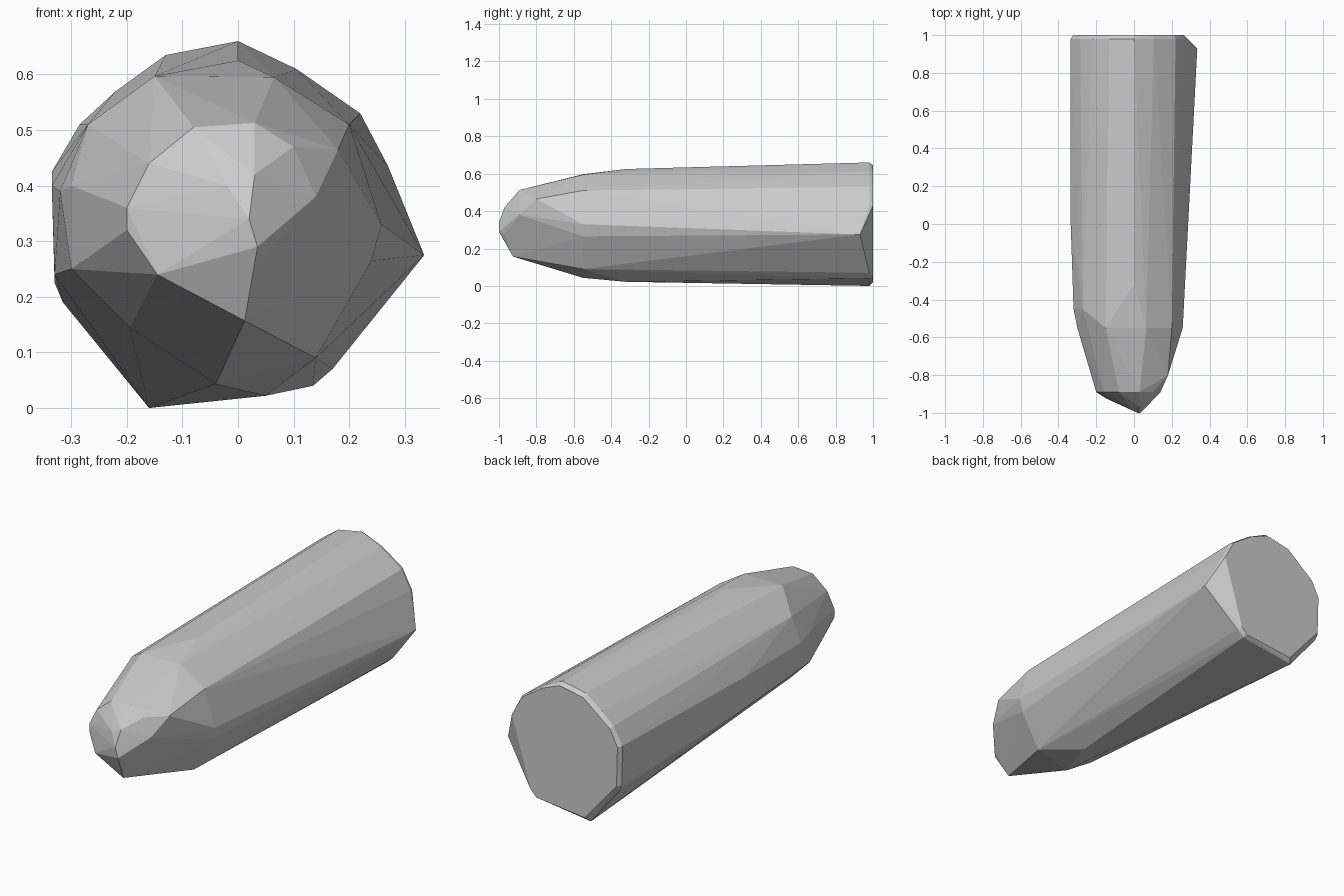
import bpy, bmesh

# Faceted bullet body: cross-sections (x, z) keyed by depth y, wrapped in a convex hull
sections = {
    # flat back cap
    1.00: [(-0.14, 0.02), (0.13, 0.05), (0.16, 0.08), (0.265, 0.43), (0.21, 0.53),
           (0.10, 0.605), (0.0, 0.645), (-0.13, 0.62), (-0.28, 0.50), (-0.32, 0.42),
           (-0.315, 0.225)],
    # chamfered rim of the cap
    0.98: [(-0.16, 0.0), (0.135, 0.04), (0.17, 0.07), (0.27, 0.435), (0.22, 0.53),
           (0.105, 0.61), (0.0, 0.66), (-0.13, 0.635), (-0.22, 0.57), (-0.285, 0.51),
           (-0.335, 0.425), (-0.33, 0.225), (-0.315, 0.19)],
    0.93: [(0.335, 0.275)],
    # start of the taper
    0.00: [(-0.335, 0.40), (-0.33, 0.24)],
    -0.32: [(0.0, 0.625), (0.05, 0.022)],
    -0.45: [(-0.32, 0.39), (-0.27, 0.51)],
    -0.55: [(-0.15, 0.597), (0.065, 0.595), (0.20, 0.51), (0.258, 0.33), (0.24, 0.265),
            (0.14, 0.09), (-0.04, 0.043), (-0.195, 0.145), (-0.30, 0.25), (-0.30, 0.40)],
    -0.80: [(0.18, 0.465)],
    # nose
    -0.89: [(0.03, 0.513), (-0.08, 0.505), (-0.16, 0.44), (-0.20, 0.36), (-0.20, 0.32),
            (0.10, 0.47), (0.14, 0.38)],
    -0.925: [(0.012, 0.157), (-0.145, 0.24), (-0.05, 0.205)],
    -0.97: [(0.05, 0.275), (-0.02, 0.40), (0.03, 0.42)],
    -1.00: [(0.02, 0.34), (0.035, 0.29)],
}

bm = bmesh.new()
for y, ring in sections.items():
    for x, z in ring:
        bm.verts.new((x, y, z))
res = bmesh.ops.convex_hull(bm, input=bm.verts[:])
loose = [v for v in bm.verts if not v.link_faces]
bmesh.ops.delete(bm, geom=loose, context='VERTS')
bmesh.ops.dissolve_limit(bm, angle_limit=0.01, verts=bm.verts[:], edges=bm.edges[:])
bmesh.ops.recalc_face_normals(bm, faces=bm.faces[:])

mesh = bpy.data.meshes.new("bullet_body")
bm.to_mesh(mesh)
bm.free()
body = bpy.data.objects.new("bullet_body", mesh)
bpy.context.collection.objects.link(body)
